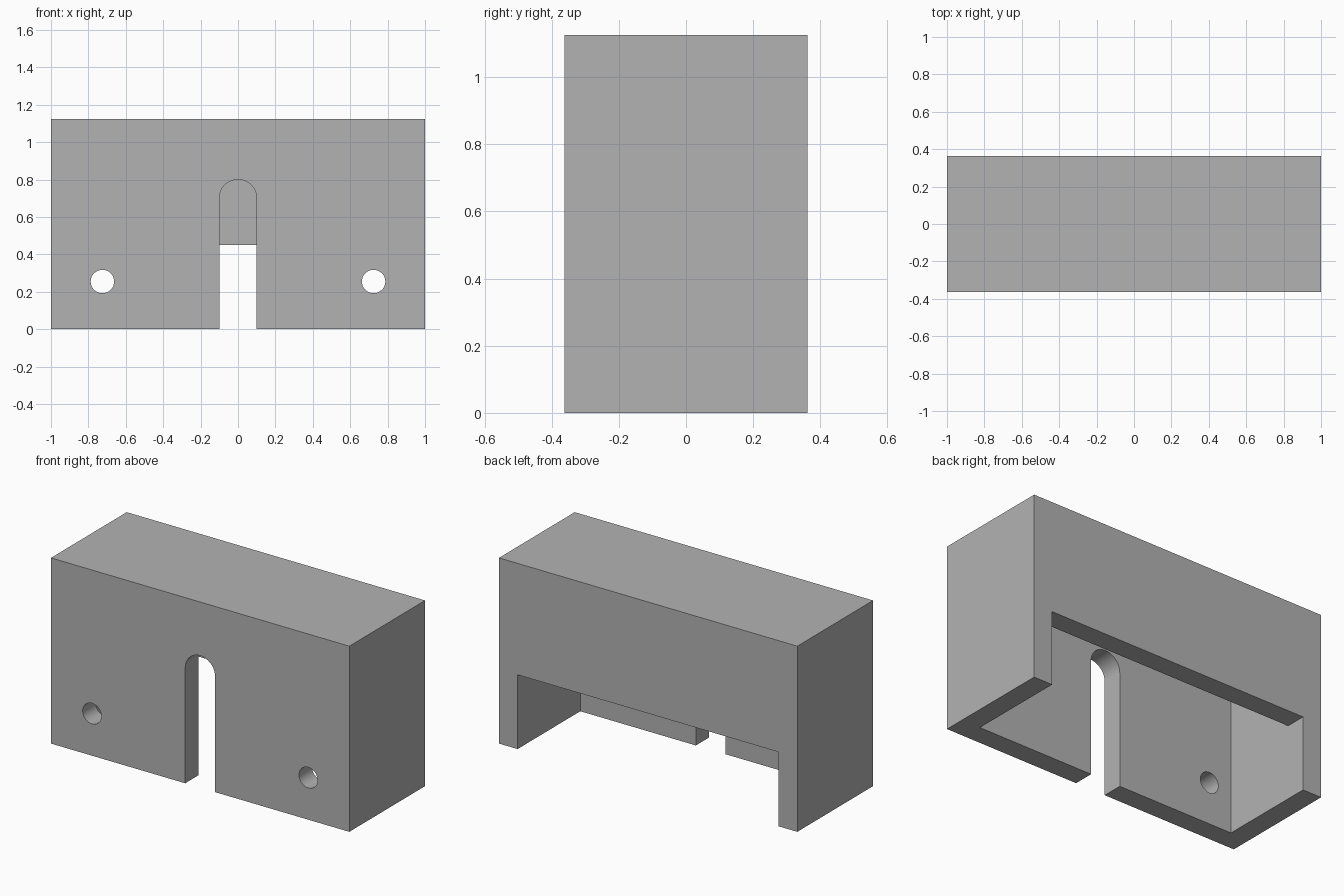
import bpy
import math

if "Cube" in bpy.data.objects:
    bpy.data.objects.remove(bpy.data.objects["Cube"], do_unlink=True)

WIDTH, DEPTH, HEIGHT = 2.0, 0.725, 1.125
WALL = 0.125
FRONT = -DEPTH / 2
INNER = WIDTH / 2 - WALL

grey = bpy.data.materials.new("plain grey")
grey.use_nodes = True
colour = (0.45, 0.45, 0.45, 1.0)
grey.diffuse_color = colour
grey.node_tree.nodes["Principled BSDF"].inputs["Base Color"].default_value = colour


def box(name, low, high):
    """Box spanning two opposite corners."""
    centre = [(a + b) / 2 for a, b in zip(low, high)]
    bpy.ops.mesh.primitive_cube_add(size=1, location=centre)
    obj = bpy.context.object
    obj.name = name
    obj.scale = [b - a for a, b in zip(low, high)]
    bpy.ops.object.transform_apply(location=True, rotation=False, scale=True)
    obj.data.materials.append(grey)
    return obj


def bore(name, x, z, radius):
    """Cylinder running through the front wall."""
    bpy.ops.mesh.primitive_cylinder_add(
        vertices=64, radius=radius, depth=WALL * 2,
        location=(x, FRONT + WALL / 2, z), rotation=(math.pi / 2, 0, 0))
    obj = bpy.context.object
    obj.name = name
    obj.data.materials.append(grey)
    return obj


def cut(target, cutter):
    """Subtract the cutter, then discard it."""
    mod = target.modifiers.new("cut", "BOOLEAN")
    mod.operation = "DIFFERENCE"
    mod.solver = "EXACT"
    mod.object = cutter
    cutter.hide_render = True
    bpy.context.view_layer.objects.active = target
    bpy.ops.object.modifier_apply(modifier=mod.name)
    bpy.data.objects.remove(cutter, do_unlink=True)


# Outer cover, hollowed from below
cover = box("cover", (-WIDTH / 2, FRONT, 0), (WIDTH / 2, -FRONT, HEIGHT))
cut(cover, box("cavity", (-INNER, FRONT + WALL, -0.1),
               (INNER, -FRONT - WALL, HEIGHT - WALL)))

# Wide opening in the back wall, flush with the side walls
cut(cover, box("back_opening", (-INNER, 0, -0.1), (INNER, DEPTH, 0.45)))

# Round-topped slot in the front wall
SLOT = 0.1
cut(cover, box("slot", (-SLOT, FRONT - 0.1, -0.1), (SLOT, FRONT + WALL * 1.5, 0.7)))
cut(cover, bore("slot_arch", 0, 0.7, SLOT))

# Two screw holes
for side in (-1, 1):
    cut(cover, bore("screw_hole", side * 0.725, 0.255, 0.0625))

bpy.ops.object.select_all(action="DESELECT")
cover.select_set(True)
bpy.context.view_layer.objects.active = cover
bpy.ops.object.shade_smooth_by_angle(angle=math.radians(30))
